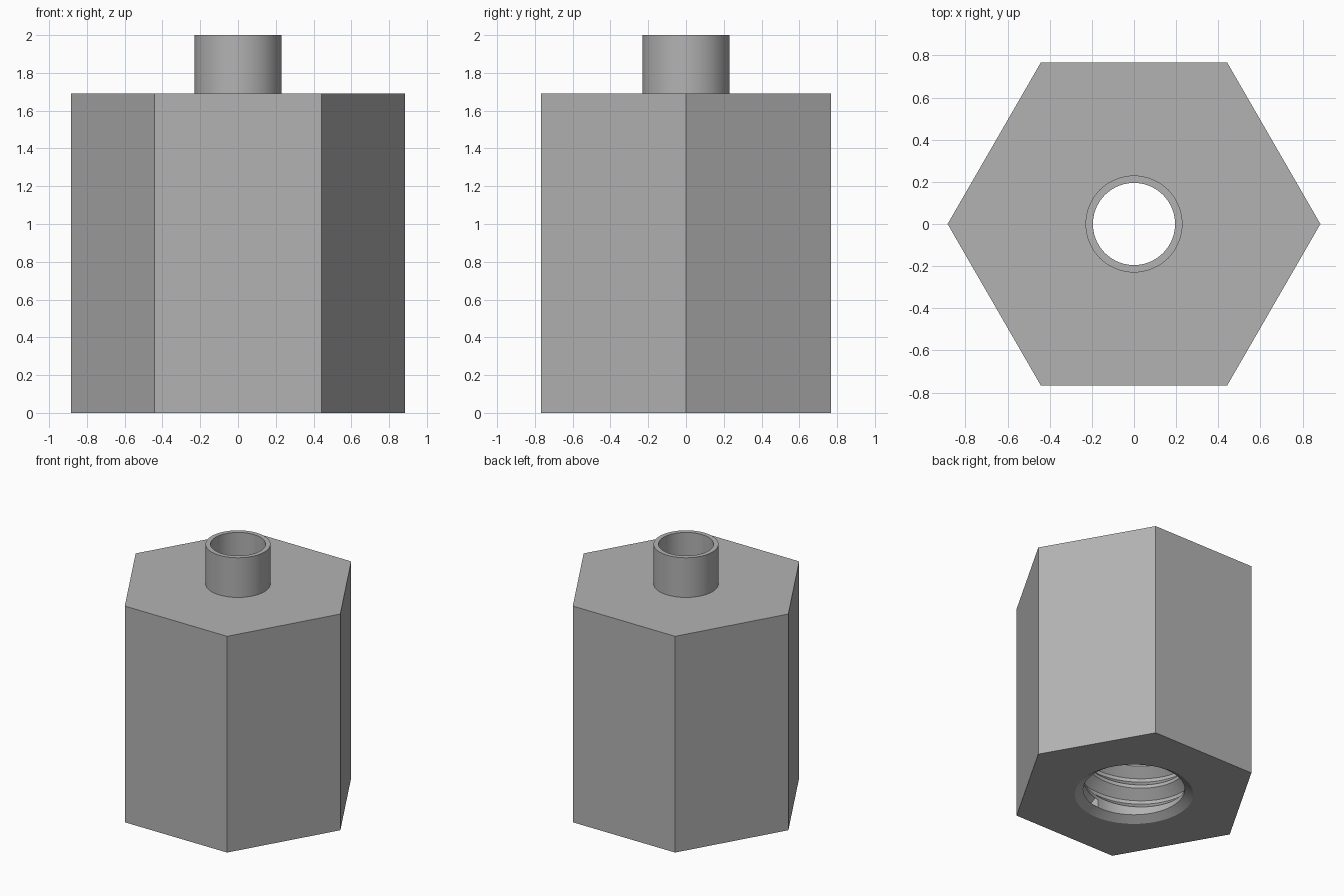
import bpy
import bmesh
import math

cube = bpy.data.objects.get("Cube")
if cube:
    bpy.data.objects.remove(cube)

SEGS = 72
HEX_R, BODY_H = 0.885, 1.69
TUBE_R, BORE_R, TOP = 0.23, 0.195, 2.0
MINOR_R, MAJOR_R, MOUTH_R = 0.36, 0.43, 0.42
PITCH, START, DEPTH = 0.18, 0.04, 1.3

steel = bpy.data.materials.new("grey steel")
steel.use_nodes = True
colour = (0.45, 0.45, 0.45, 1)
steel.diffuse_color = colour
steel.node_tree.nodes["Principled BSDF"].inputs["Base Color"].default_value = colour


def circle(radius, z):
    return lambda angle: (radius, z)


def hexagon(radius, z):
    def ring(angle):
        offset = angle % (math.pi / 3) - math.pi / 6
        return radius * math.cos(math.pi / 6) / math.cos(offset), z
    return ring


def helix(radius, z):
    # One row of the thread, run out to the minor radius at both ends
    def ring(angle):
        height = z + PITCH * angle / math.tau
        if START < height < DEPTH:
            return radius, height
        return MINOR_R, min(max(height, START), DEPTH)
    return ring


def sweep(name, rings):
    bm = bmesh.new()
    rows = []
    for ring in rings:
        row = []
        for j in range(SEGS + 1):
            angle = math.tau * j / SEGS
            r, z = ring(angle)
            row.append(bm.verts.new((r * math.cos(angle), r * math.sin(angle), z)))
        rows.append(row)
    for a, b in zip(rows, rows[1:]):
        for j in range(SEGS):
            bm.faces.new((a[j], a[j + 1], b[j + 1], b[j]))
    bmesh.ops.remove_doubles(bm, verts=bm.verts, dist=0.0001)
    bmesh.ops.dissolve_degenerate(bm, dist=0.0001, edges=bm.edges)
    mesh = bpy.data.meshes.new(name)
    bm.to_mesh(mesh)
    bm.free()
    mesh.materials.append(steel)
    obj = bpy.data.objects.new(name, mesh)
    bpy.context.collection.objects.link(obj)
    bpy.ops.object.select_all(action="DESELECT")
    obj.select_set(True)
    bpy.context.view_layer.objects.active = obj
    bpy.ops.object.shade_smooth_by_angle(angle=math.radians(25))


# Hexagonal body with a chamfered mouth underneath
sweep("hex_body", [
    circle(MINOR_R, START), circle(MOUTH_R, 0),
    hexagon(HEX_R, 0), hexagon(HEX_R, BODY_H), circle(TUBE_R, BODY_H)])

# Spigot on top, its bore and the floor of the threaded hole
sweep("spigot", [
    circle(TUBE_R, BODY_H), circle(TUBE_R, TOP), circle(BORE_R, TOP),
    circle(BORE_R, DEPTH), circle(MINOR_R, DEPTH)])

# Internal screw thread, swept from the hole floor down to the chamfer
turn = [(MINOR_R, 0.95), (MINOR_R, 0.8), (MAJOR_R, 0.45), (MAJOR_R, 0.3)]
turns = math.ceil(DEPTH / PITCH) + 1
sweep("internal_thread", [
    helix(r, (n + part) * PITCH)
    for n in range(turns, -3, -1) for r, part in turn])
